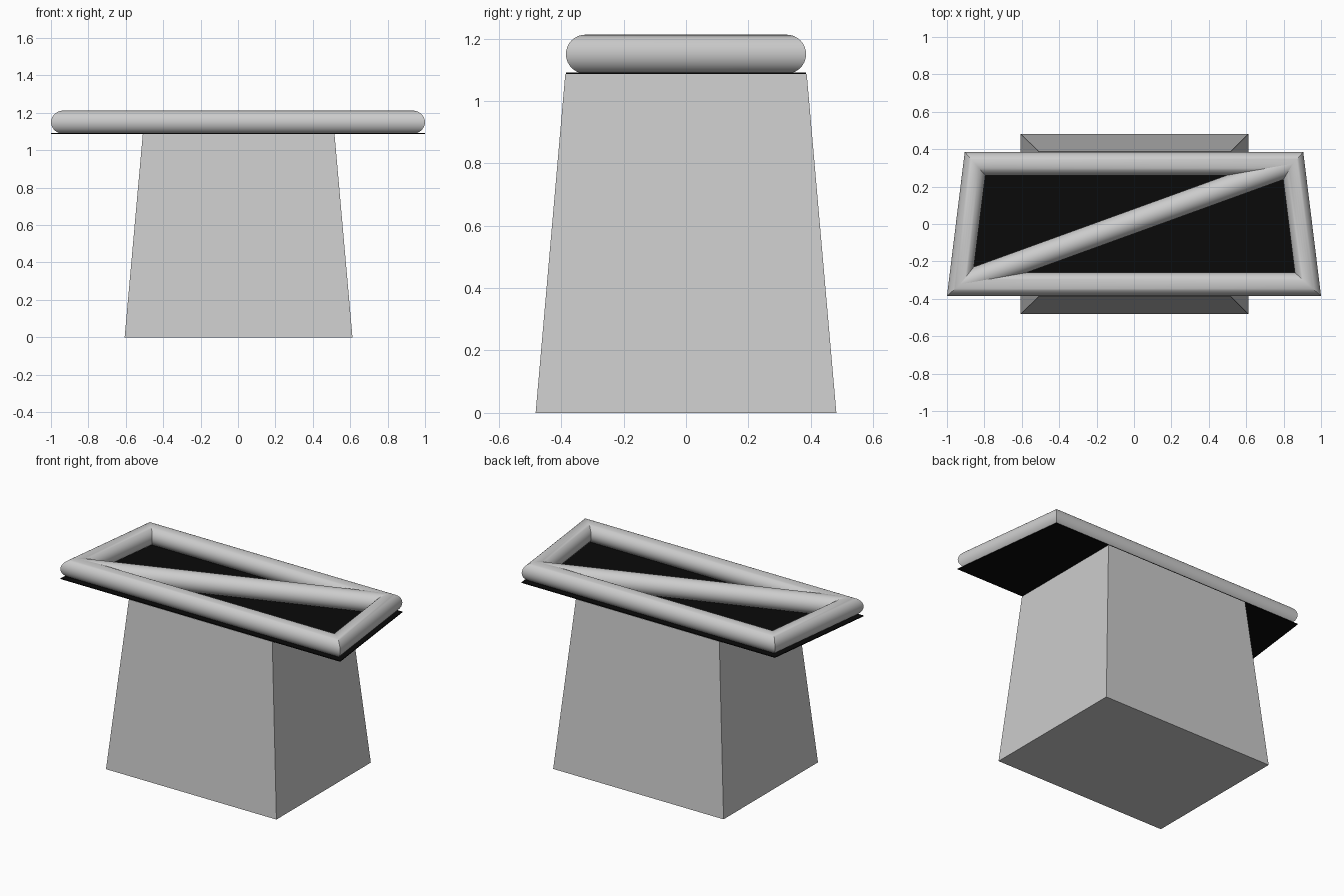
import bpy, bmesh, math
from mathutils import Vector

if "Cube" in bpy.data.objects:
    bpy.data.objects.remove(bpy.data.objects["Cube"])

R, ZC, SEG = 0.0625, 1.15, 32
OUTER = [(-1, -0.385), (1, -0.385), (0.905, 0.385), (-0.905, 0.385)]
AXIS = [(-0.93, -0.3225), (0.93, -0.3225), (0.85, 0.3225), (-0.85, 0.3225)]


def finish(name, bm, smooth=False):
    bmesh.ops.recalc_face_normals(bm, faces=bm.faces[:])
    me = bpy.data.meshes.new(name)
    bm.to_mesh(me)
    bm.free()
    ob = bpy.data.objects.new(name, me)
    bpy.context.collection.objects.link(ob)
    if smooth:
        bpy.ops.object.select_all(action='DESELECT')
        ob.select_set(True)
        bpy.context.view_layer.objects.active = ob
        bpy.ops.object.shade_smooth_by_angle(angle=math.radians(30))
    return ob


def prism(name, bottom, top, z0, z1):
    bm = bmesh.new()
    lo = [bm.verts.new((x, y, z0)) for x, y in bottom]
    hi = [bm.verts.new((x, y, z1)) for x, y in top]
    bm.faces.new(lo)
    bm.faces.new(hi)
    for i in range(4):
        j = (i + 1) % 4
        bm.faces.new((lo[i], lo[j], hi[j], hi[i]))
    return finish(name, bm)


def ring(bm, centre, side):
    # circular section, stretched sideways where it forms a mitre
    out = []
    for k in range(SEG):
        a = 2 * math.pi * k / SEG
        p = Vector(centre) + Vector(side) * math.cos(a)
        out.append(bm.verts.new((p.x, p.y, ZC + R * math.sin(a))))
    return out


def bridge(bm, a, b):
    for k in range(SEG):
        n = (k + 1) % SEG
        bm.faces.new((a[k], a[n], b[n], b[k]))


def rect(x0, x1, y):
    return [(x0, -y), (x1, -y), (x1, y), (x0, y)]


# Tapered pedestal
prism("pedestal", rect(-0.606, 0.612, 0.482), rect(-0.509, 0.516, 0.387), 0, 1.086)

# Thin black panel
panel = prism("black_panel", OUTER, OUTER, 1.086, 1.091)
black = bpy.data.materials.new("black")
black.diffuse_color = (0.003, 0.003, 0.003, 1)
black.use_nodes = True
black.node_tree.nodes["Principled BSDF"].inputs["Base Color"].default_value = black.diffuse_color
panel.data.materials.append(black)

# Mitred round frame
bm = bmesh.new()
rings = [ring(bm, c, Vector(o) - Vector(c)) for c, o in zip(AXIS, OUTER)]
for i in range(4):
    bridge(bm, rings[i], rings[(i + 1) % 4])
finish("round_frame", bm, True)

# Diagonal round bar
a, b = Vector(AXIS[0]), Vector(AXIS[2])
d = (b - a).normalized()
side = Vector((-d.y, d.x)) * R
bm = bmesh.new()
r0, r1 = ring(bm, a, side), ring(bm, b, side)
bridge(bm, r0, r1)
bm.faces.new(r0)
bm.faces.new(r1)
finish("diagonal_bar", bm, True)
